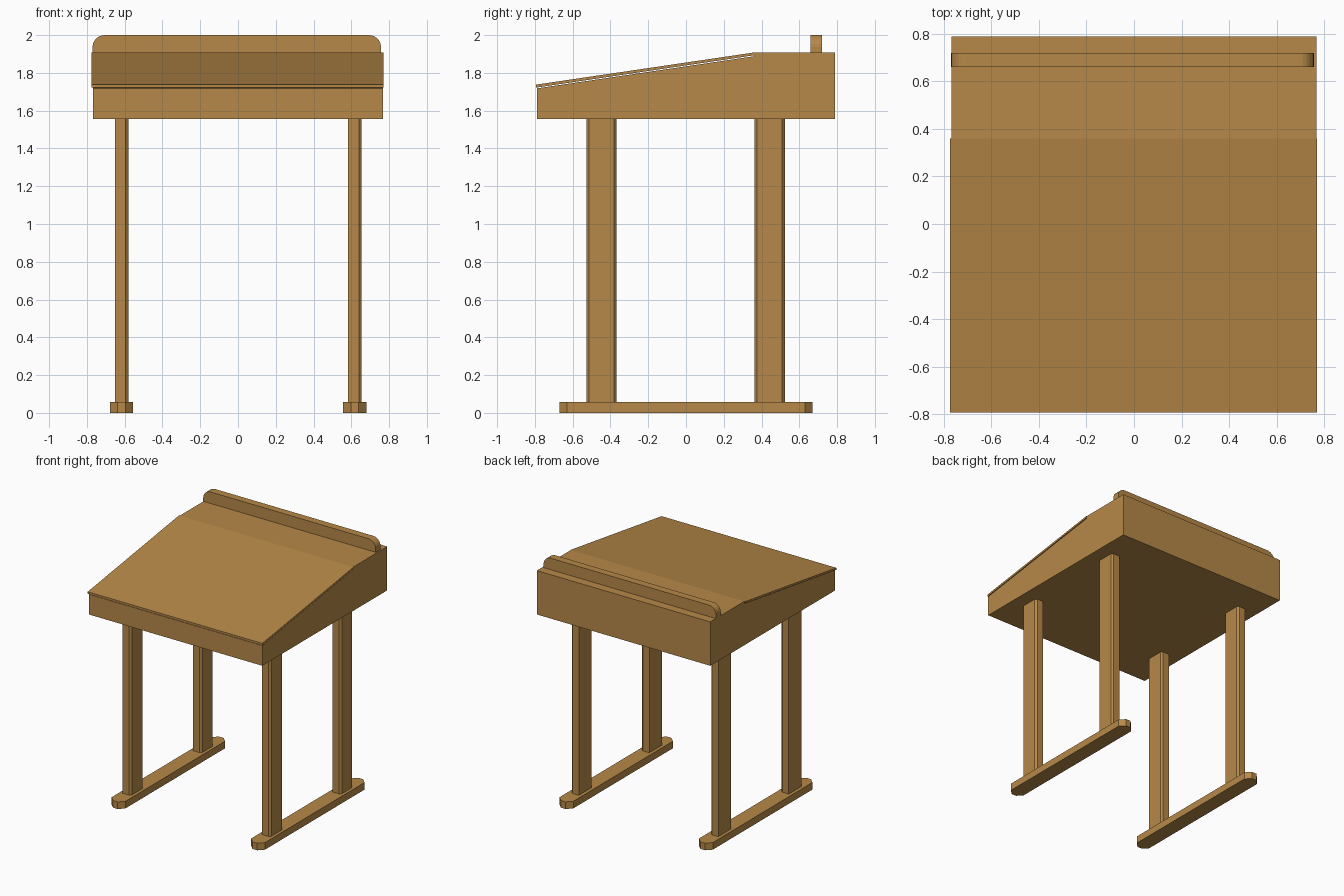
import bpy, bmesh, math
from mathutils import Vector

if "Cube" in bpy.data.objects:
    bpy.data.objects.remove(bpy.data.objects["Cube"])

wood = bpy.data.materials.new("warm wood")
wood.diffuse_color = (0.47, 0.25, 0.065, 1)
wood.use_nodes = True
wood.node_tree.nodes["Principled BSDF"].inputs["Base Color"].default_value = wood.diffuse_color


def prism(name, outline, axis, lo, hi):
    """Extrude a 2D outline along an axis: x uses (y,z), y uses (x,z), z uses (x,y)."""
    def place(p, t):
        a, b = p
        return {"x": (t, a, b), "y": (a, t, b), "z": (a, b, t)}[axis]
    bm = bmesh.new()
    face = bm.faces.new([bm.verts.new(place(p, lo)) for p in outline])
    ext = bmesh.ops.extrude_face_region(bm, geom=[face])
    shift = Vector(place((0, 0), hi - lo))
    bmesh.ops.translate(bm, vec=shift,
                        verts=[g for g in ext["geom"] if isinstance(g, bmesh.types.BMVert)])
    bmesh.ops.recalc_face_normals(bm, faces=bm.faces[:])
    me = bpy.data.meshes.new(name)
    bm.to_mesh(me)
    bm.free()
    me.materials.append(wood)
    ob = bpy.data.objects.new(name, me)
    bpy.context.collection.objects.link(ob)
    return ob


# Desk box, with a step at the back of the slope for the lid
prism("desk_box", [(-0.79, 1.557), (0.79, 1.557), (0.79, 1.908), (0.36, 1.908),
                   (0.36, 1.888), (-0.79, 1.718)], "x", -0.768, 0.768)

# Sloping lid, slightly wider than the box
prism("lid", [(-0.793, 1.722), (0.36, 1.893), (0.36, 1.908), (-0.793, 1.738)],
      "x", -0.775, 0.771)

# Back rail with rounded top corners
r, left, right, top = 0.063, -0.77, 0.757, 2.0
rail = [(left, 1.905), (right, 1.905)]
for cx, start in ((right - r, 0), (left + r, 90)):
    for i in range(7):
        a = math.radians(start + 15 * i)
        rail.append((cx + r * math.cos(a), top - r + r * math.sin(a)))
prism("back_rail", rail, "y", 0.66, 0.72)

for side, fx in (("left", -0.617), ("right", 0.618)):
    # Foot runner with chamfered ends
    w, n, e, c = 0.061, 0.021, 0.67, 0.63
    prism(side + "_foot", [(fx - n, -e), (fx + n, -e), (fx + w, -c), (fx + w, c),
                           (fx + n, e), (fx - n, e), (fx - w, c), (fx - w, -c)], "z", 0, 0.057)
    # Two legs, chamfered on the +x edges
    x0, x1 = fx - 0.035, fx + 0.037
    for end, y in (("front", -0.448), ("back", 0.443)):
        h = 0.08
        prism(f"{side}_{end}_leg", [(x0, y - h), (x1 - 0.015, y - h), (x1, y - h + 0.014),
                                    (x1, y + h - 0.014), (x1 - 0.015, y + h), (x0, y + h)],
              "z", 0.05, 1.56)
